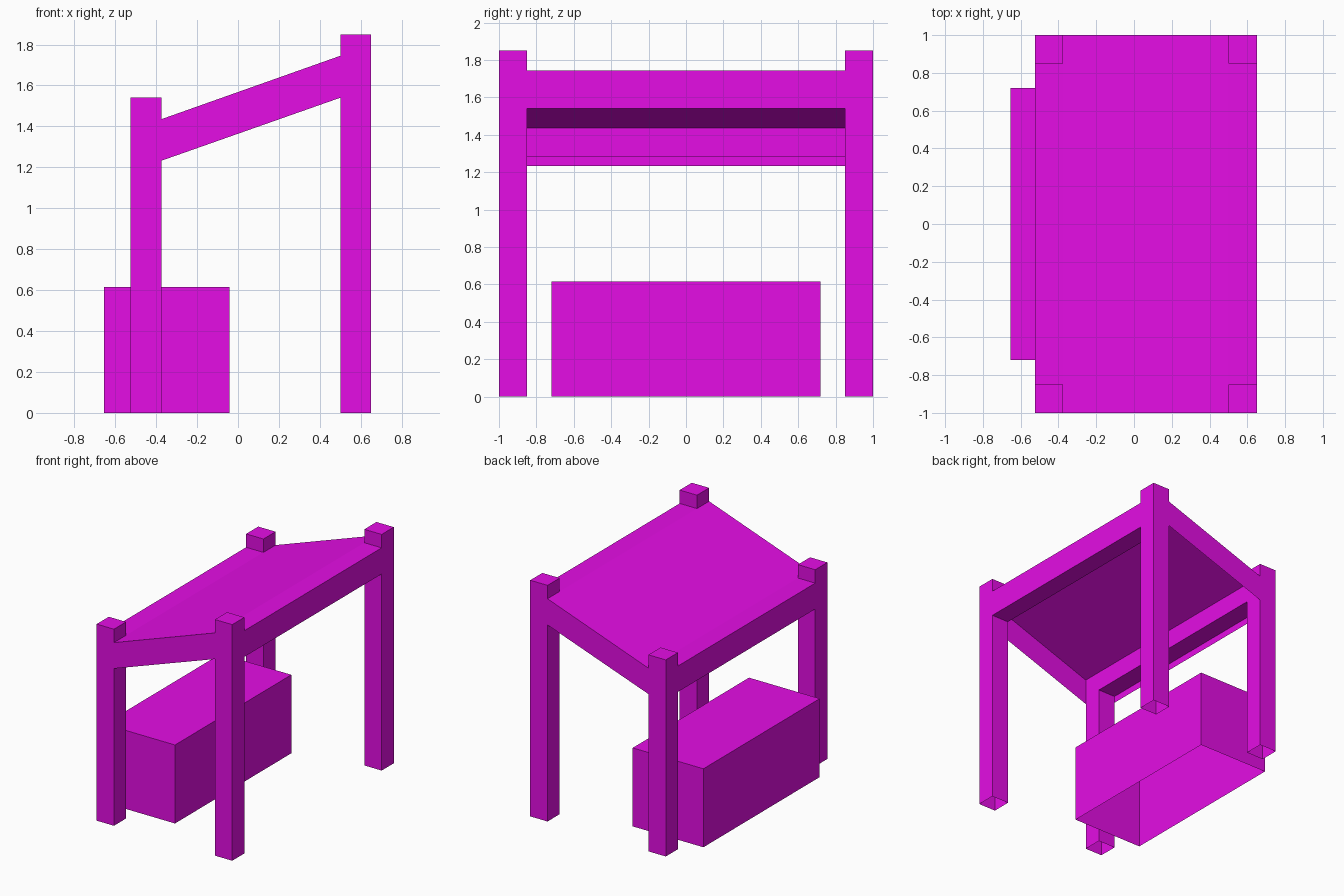
import bpy

if "Cube" in bpy.data.objects:
    bpy.data.objects.remove(bpy.data.objects["Cube"])

mat = bpy.data.materials.new("magenta")
mat.diffuse_color = (0.78, 0.004, 0.78, 1)
mat.use_nodes = True
mat.node_tree.nodes["Principled BSDF"].inputs["Base Color"].default_value = mat.diffuse_color


def add_mesh(name, verts, faces):
    mesh = bpy.data.meshes.new(name)
    mesh.from_pydata(verts, [], faces)
    mesh.materials.append(mat)
    obj = bpy.data.objects.new(name, mesh)
    bpy.context.collection.objects.link(obj)
    return obj


def open_box(name, x0, x1, y0, y1, height):
    """Box standing on the ground, hollow with an open underside."""
    ring = [(x0, y0), (x1, y0), (x1, y1), (x0, y1)]
    verts = [(x, y, z) for z in (0, height) for x, y in ring]
    sides = [(i, (i + 1) % 4, (i + 1) % 4 + 4, i + 4) for i in range(4)]
    add_mesh(name, verts, sides + [(4, 5, 6, 7)])


def sheet(name, profile, half_y):
    """Sweep an x-z profile along y as a thin sheet."""
    n = len(profile)
    verts = [(x, y, z) for y in (-half_y, half_y) for x, z in profile]
    faces = [(i, i + 1, n + i + 1, n + i) for i in range(n - 1)]
    add_mesh(name, verts, faces)


# Key positions shared by posts, rails and roof
LOW_OUT, LOW_IN, HIGH_IN, HIGH_OUT = -0.525, -0.375, 0.5, 0.65
LOW_TOP, LOW_BOTTOM = 1.435, 1.232
HIGH_TOP, HIGH_BOTTOM = 1.745, 1.54

# Four corner posts
for side, y0, y1 in (("front", -1, -0.85), ("back", 0.85, 1)):
    open_box(f"low_post_{side}", LOW_OUT, LOW_IN, y0, y1, 1.54)
    open_box(f"high_post_{side}", HIGH_IN, HIGH_OUT, y0, y1, 1.85)

# Sloping roof sheet
sheet("roof", [(LOW_IN, LOW_TOP), (HIGH_IN, HIGH_TOP)], 1)

# Sloping side panels under the roof edges
panel = [(LOW_IN, LOW_BOTTOM), (HIGH_IN, HIGH_BOTTOM),
         (HIGH_IN, HIGH_TOP), (LOW_IN, LOW_TOP)]
add_mesh("front_panel", [(x, -1, z) for x, z in panel], [(0, 1, 2, 3)])
add_mesh("back_panel", [(x, 1, z) for x, z in panel], [(3, 2, 1, 0)])

# Rails between the posts at the low and high ends
sheet("low_rail", [(LOW_OUT, LOW_BOTTOM), (LOW_OUT, LOW_TOP), (LOW_IN, LOW_TOP),
                   (LOW_IN, 1.285), (LOW_OUT, 1.285)], 0.85)
sheet("high_rail", [(HIGH_IN, HIGH_BOTTOM), (HIGH_IN, HIGH_TOP), (HIGH_OUT, HIGH_TOP),
                    (HIGH_OUT, HIGH_BOTTOM), (HIGH_IN, HIGH_BOTTOM)], 0.85)

# Counter block under the low end
open_box("counter", -0.655, -0.042, -0.72, 0.72, 0.615)
